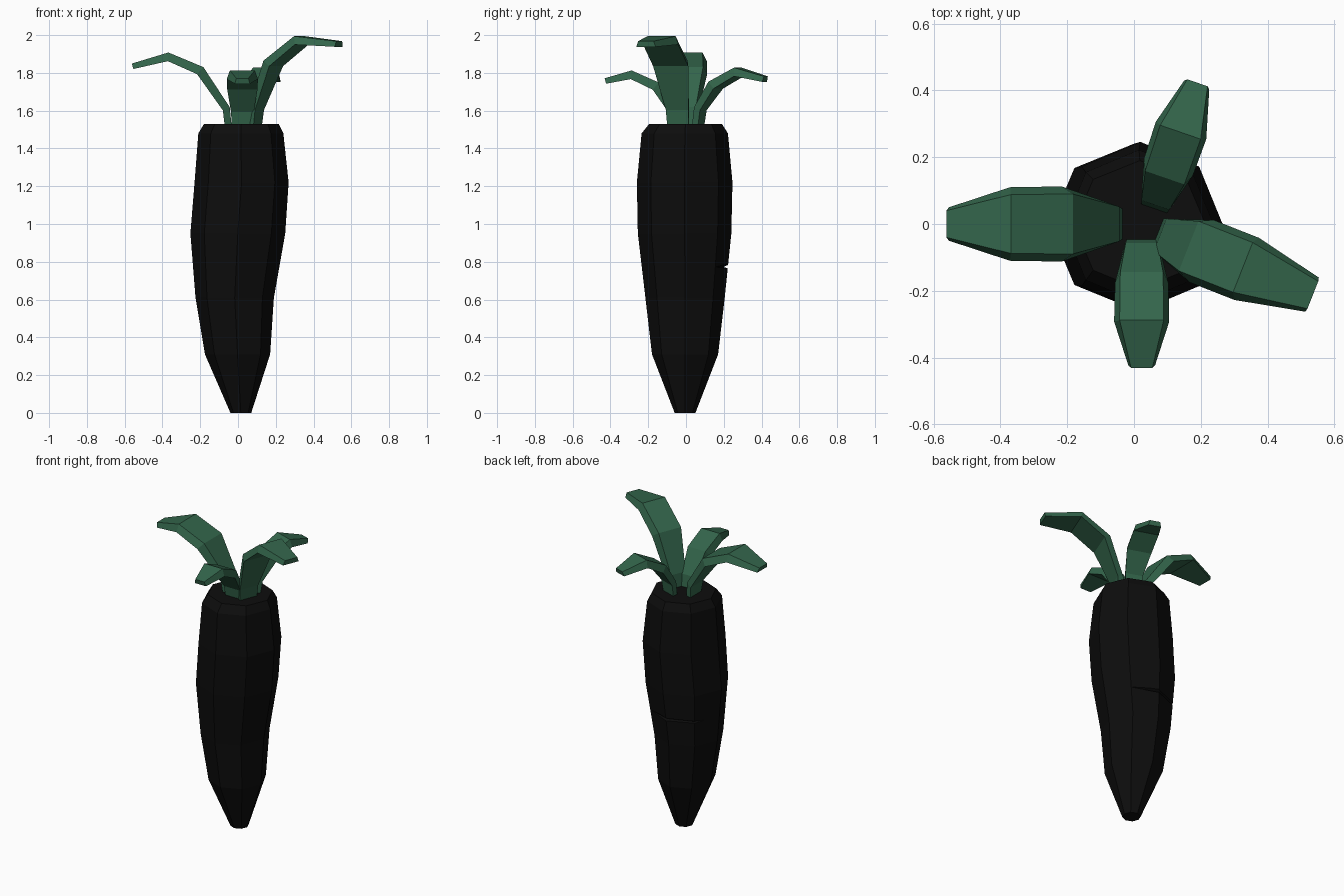
import bpy, bmesh, math
from mathutils import Vector

if "Cube" in bpy.data.objects:
    bpy.data.objects.remove(bpy.data.objects["Cube"])


def material(name, rgb):
    m = bpy.data.materials.new(name)
    m.diffuse_color = (*rgb, 1)
    m.use_nodes = True
    m.node_tree.nodes["Principled BSDF"].inputs["Base Color"].default_value = m.diffuse_color
    return m


BLACK = material("charcoal black", (0.004, 0.004, 0.004))
GREEN = material("leaf green", (0.033, 0.13, 0.07))


def loft(name, rings, mat):
    """Skin closed rings of points and cap both ends."""
    bm = bmesh.new()
    rows = [[bm.verts.new(p) for p in ring] for ring in rings]
    n = len(rows[0])
    for a, b in zip(rows, rows[1:]):
        for i in range(n):
            j = (i + 1) % n
            bm.faces.new((a[i], a[j], b[j], b[i]))
    bm.faces.new(rows[0][::-1])
    bm.faces.new(rows[-1])
    bmesh.ops.recalc_face_normals(bm, faces=bm.faces)
    me = bpy.data.meshes.new(name)
    bm.to_mesh(me)
    bm.free()
    me.materials.append(mat)
    ob = bpy.data.objects.new(name, me)
    bpy.context.collection.objects.link(ob)
    return ob


# Eight-sided root: z, x min, x max, y min, y max for each ring
profile = [
    (0.00, -0.04, 0.07, -0.06, 0.05),
    (0.31, -0.175, 0.17, -0.18, 0.17),
    (0.61, -0.225, 0.19, -0.215, 0.205),
    (0.95, -0.252, 0.25, -0.255, 0.24),
    (1.22, -0.23, 0.268, -0.26, 0.246),
    (1.48, -0.21, 0.24, -0.235, 0.222),
    (1.53, -0.18, 0.215, -0.195, 0.19),
]
rings = []
for z, x0, x1, y0, y1 in profile:
    rings.append([((x0 + x1) / 2 + (x1 - x0) / 2 * math.cos(k * math.pi / 4),
                   (y0 + y1) / 2 + (y1 - y0) / 2 * math.sin(k * math.pi / 4), z)
                  for k in range(8)])
root = loft("root", rings, BLACK)

# Shallow wedge-shaped crack across the back of the root
crack = []
for deg, r in ((45, 0.222), (90, 0.198), (135, 0.203), (168, 0.222)):
    c, s = math.cos(math.radians(deg)), math.sin(math.radians(deg))
    crack.append([(r * c - 0.015, r * s, 0.772),
                  (0.3 * c - 0.015, 0.3 * s, 0.745),
                  (0.3 * c - 0.015, 0.3 * s, 0.82)])
cutter = loft("crack_cutter", crack, BLACK)
cutter.hide_render = True
cutter.hide_viewport = True
mod = root.modifiers.new("crack", 'BOOLEAN')
mod.operation = 'DIFFERENCE'
mod.solver = 'EXACT'
mod.object = cutter


def leaf(name, base, angle, path, widths):
    """Arching leaf; its cross-section is narrower on the upper side."""
    d = Vector((math.cos(math.radians(angle)), math.sin(math.radians(angle)), 0))
    side = Vector((-d.y, d.x, 0))
    pts = [Vector((*base, 0)) + d * s + Vector((0, 0, z)) for s, z in path]
    thick = (0.036, 0.04, 0.05, 0.046, 0.03)
    sections = []
    for i, (p, w, t) in enumerate(zip(pts, widths, thick)):
        tan = (pts[min(i + 1, 4)] - pts[max(i - 1, 0)]).normalized()
        up = tan.cross(side) * (t / 2)
        sections.append([p - up - side * w / 2, p - up + side * w / 2,
                         p + up + side * w * 0.4, p + up - side * w * 0.4])
    return loft(name, sections, GREEN)


# Four leaves around the crown
leaf("left_leaf", (-0.05, 0), 180,
     [(0, 1.5), (0.012, 1.61), (0.15, 1.812), (0.32, 1.885), (0.508, 1.835)],
     (0.11, 0.13, 0.225, 0.22, 0.10))
leaf("right_leaf", (0.085, -0.035), -21.5,
     [(0, 1.5), (0.012, 1.61), (0.105, 1.85), (0.265, 1.972), (0.483, 1.953)],
     (0.12, 0.13, 0.20, 0.20, 0.11))
leaf("front_leaf", (0.023, -0.06), -90,
     [(0, 1.5), (0.015, 1.6), (0.10, 1.73), (0.23, 1.79), (0.367, 1.757)],
     (0.11, 0.12, 0.16, 0.165, 0.08))
leaf("back_leaf", (0.065, 0.06), 71,
     [(0, 1.5), (0.015, 1.61), (0.10, 1.735), (0.23, 1.805), (0.38, 1.767)],
     (0.10, 0.11, 0.155, 0.16, 0.08))
